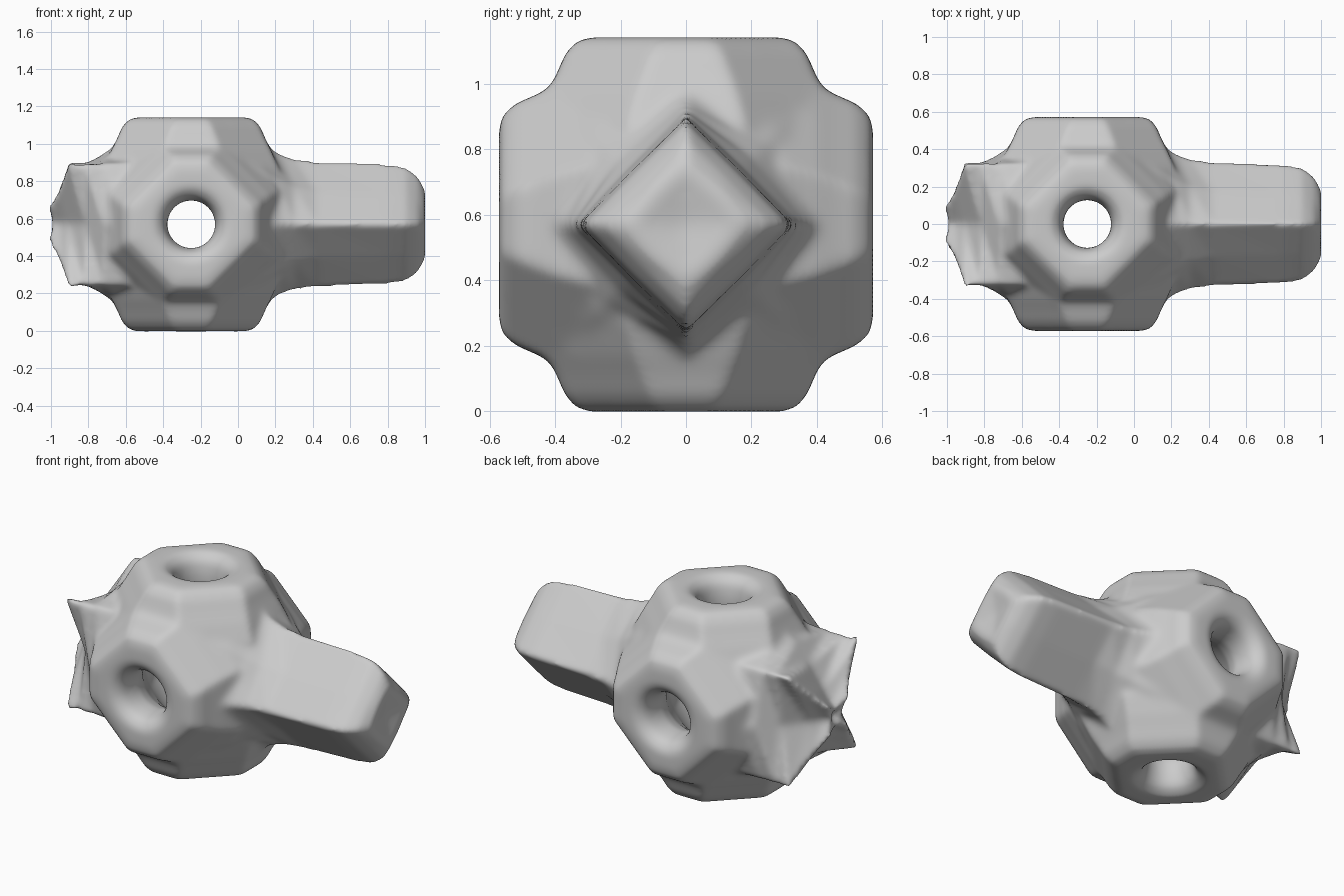
import bpy, bmesh
from math import pi, cos, sin
from mathutils import Matrix, Vector

if "Cube" in bpy.data.objects:
    bpy.data.objects.remove(bpy.data.objects["Cube"])

HUB = Vector((-0.25, 0, 0.57))


def ring(n, r, phase=0.0, r2=None):
    # polygon outline; r2 gives every second point its own radius
    return [((r if r2 is None or i % 2 == 0 else r2) * cos(phase + 2 * pi * i / n),
             (r if r2 is None or i % 2 == 0 else r2) * sin(phase + 2 * pi * i / n))
            for i in range(n)]


def octagon(a, k):
    # flats at distance a on the axes, half flat width k * a
    w = a * k
    return [(a, -w), (a, w), (w, a), (-w, a), (-a, w), (-a, -w), (-w, -a), (w, -a)]


def loft(bm, sections, mat):
    # closed skin through sections [(height, outline)]
    rows = [[bm.verts.new(mat @ Vector((x, y, h))) for x, y in pts] for h, pts in sections]
    n = len(rows[0])
    for a, b in zip(rows, rows[1:]):
        for i in range(n):
            j = (i + 1) % n
            bm.faces.new((a[i], a[j], b[j], b[i]))
    bm.faces.new(rows[0][::-1])
    bm.faces.new(rows[-1])


def finish(bm, name):
    bmesh.ops.recalc_face_normals(bm, faces=bm.faces)
    me = bpy.data.meshes.new(name)
    bm.to_mesh(me)
    bm.free()
    ob = bpy.data.objects.new(name, me)
    bpy.context.collection.objects.link(ob)
    return ob


at_hub = Matrix.Translation(HUB)
to_y = Matrix.Rotation(pi / 2, 4, 'X')
bm = bmesh.new()

# round core
bmesh.ops.create_icosphere(bm, subdivisions=4, radius=0.55, matrix=at_hub)

# four octagonal bosses around the hub
boss = [(0.0, 0.48, .38), (0.30, 0.47, .38), (0.40, 0.425, .36), (0.46, 0.395, .33),
        (0.52, 0.37, .29), (0.56, 0.335, .27), (0.572, 0.29, .27)]
for k in range(4):
    loft(bm, [(h, octagon(a, w)) for h, a, w in boss],
         at_hub @ Matrix.Rotation(k * pi / 2, 4, 'X'))

# diamond-section shank towards +x: (x, corner radius, mid-face radius)
shank = [(-0.25, 0.46, 0.46), (0.06, 0.46, 0.46), (0.14, 0.43, 0.405), (0.22, 0.38, 0.34),
         (0.30, 0.352, 0.285), (0.42, 0.338, 0.245), (0.80, 0.325, 0.232),
         (0.90, 0.31, 0.222), (0.965, 0.26, 0.185), (1.005, 0.18, 0.14), (0.98, 0.02, 0.02)]
loft(bm, [(x - HUB.x, ring(8, c, 0, m)) for x, c, m in shank],
     at_hub @ Matrix.Rotation(pi / 2, 4, 'Y'))

# four-pointed crown towards -x: (x, corner half width, mid-side distance)
crown = [(-0.40, 0.33, 0.47), (-0.62, 0.325, 0.44), (-0.72, 0.325, 0.38),
         (-0.82, 0.33, 0.27), (-0.91, 0.342, 0.14), (-0.965, 0.19, 0.06),
         (-1.015, 0.11, 0.04), (-0.95, 0.02, 0.02)]
loft(bm, [(HUB.x - x, ring(8, c * 2 ** 0.5, pi / 4, m)) for x, c, m in crown],
     at_hub @ Matrix.Rotation(-pi / 2, 4, 'Y'))
body = finish(bm, "hub_body")

# two crossing bores with rounded mouths, widening inside the hub
half = [(0.0, 0.30), (0.15, 0.27), (0.25, 0.205), (0.33, 0.15), (0.40, 0.127), (0.46, 0.13),
        (0.51, 0.14), (0.54, 0.155), (0.563, 0.185), (0.58, 0.22), (0.62, 0.23)]
bore = [(-h, r) for h, r in reversed(half[1:])] + half
cutters = []
for name, rot in (("bore_z", Matrix.Identity(4)), ("bore_y", to_y)):
    cb = bmesh.new()
    loft(cb, [(h, ring(40, r)) for h, r in bore], at_hub @ rot)
    cutters.append(finish(cb, name))


def remesh(ob, size):
    m = ob.modifiers.new("fuse", 'REMESH')
    m.mode = 'VOXEL'
    m.voxel_size = size


# fuse the parts, drill them, soften the result
remesh(body, 0.016)
for c in cutters:
    m = body.modifiers.new("drill", 'BOOLEAN')
    m.operation = 'DIFFERENCE'
    m.solver = 'EXACT'
    m.object = c
remesh(body, 0.014)
s = body.modifiers.new("soften", 'SMOOTH')
s.factor = 0.5
s.iterations = 12

dg = bpy.context.evaluated_depsgraph_get()
dg.update()
mesh = bpy.data.meshes.new_from_object(body.evaluated_get(dg))
body.modifiers.clear()
body.data = mesh
for c in cutters:
    bpy.data.objects.remove(c)
for p in mesh.polygons:
    p.use_smooth = True
